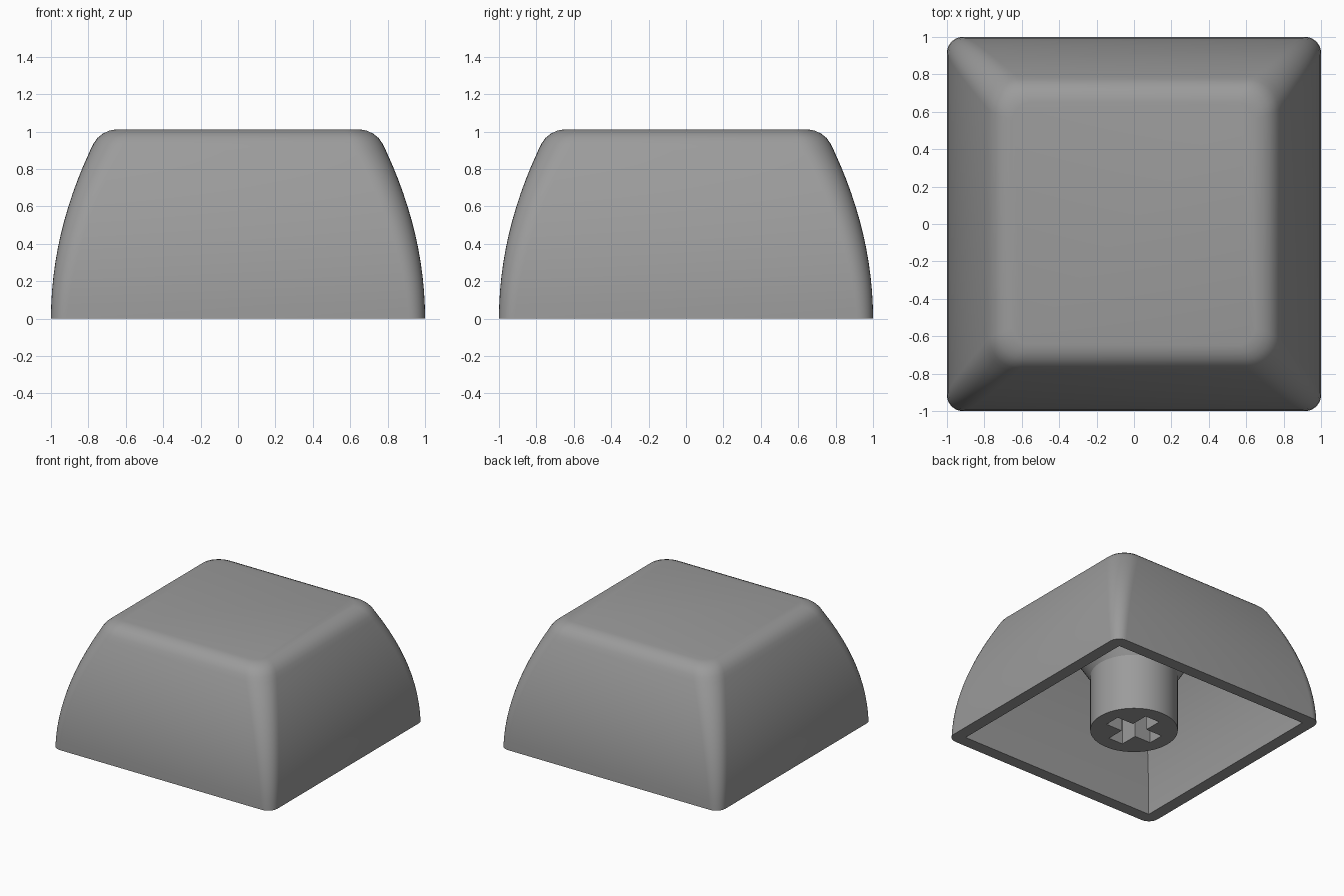
import bpy, bmesh, math

if "Cube" in bpy.data.objects:
    bpy.data.objects.remove(bpy.data.objects["Cube"])

grey = bpy.data.materials.new("mid grey")
grey.diffuse_color = (0.33, 0.33, 0.33, 1)
grey.use_nodes = True
grey.node_tree.nodes["Principled BSDF"].inputs["Base Color"].default_value = grey.diffuse_color

SEG = 8      # segments per rounded corner
ROUND = 64   # sides of the stem


def rounded_square(half, radius, z):
    """Counter-clockwise square outline with rounded corners."""
    pts = []
    for k in range(4):
        mid = math.radians(45 + 90 * k)
        cx = math.copysign(half - radius, math.cos(mid))
        cy = math.copysign(half - radius, math.sin(mid))
        for i in range(SEG + 1):
            a = math.radians(90 * k + 90 * i / SEG)
            pts.append((cx + radius * math.cos(a), cy + radius * math.sin(a), z))
    return pts


def square(half, z):
    return [(half, half, z), (-half, half, z), (-half, -half, z), (half, -half, z)]


def circle(r, z):
    return [(r * math.cos(2 * math.pi * i / ROUND),
             r * math.sin(2 * math.pi * i / ROUND), z) for i in range(ROUND)]


def loft(bm, outlines):
    """Join successive outlines with quads and return their vertex rings."""
    rings = [[bm.verts.new(p) for p in o] for o in outlines]
    for a, b in zip(rings, rings[1:]):
        n = len(a)
        for i in range(n):
            j = (i + 1) % n
            bm.faces.new((a[i], a[j], b[j], b[i]))
    return rings


def finish(bm, name):
    bmesh.ops.recalc_face_normals(bm, faces=bm.faces[:])
    mesh = bpy.data.meshes.new(name)
    bm.to_mesh(mesh)
    bm.free()
    mesh.materials.append(grey)
    obj = bpy.data.objects.new(name, mesh)
    bpy.context.collection.objects.link(obj)
    bpy.ops.object.select_all(action='DESELECT')
    obj.select_set(True)
    bpy.context.view_layer.objects.active = obj
    bpy.ops.object.shade_smooth_by_angle(angle=math.radians(30))
    return obj


def side(z):
    """Half width of the bowed outer wall at height z."""
    return 1 - 0.21 * (z / 0.9) ** 2


# Cap shell: bowed outer walls, soft top edge, hollow underside
bm = bmesh.new()
outer = [rounded_square(side(z), 0.085 + 0.09 * z, z)
         for z in [0.9 * i / 12 for i in range(13)]]
for half, radius, z in [(0.773, 0.165, 0.935), (0.752, 0.155, 0.965),
                        (0.724, 0.14, 0.988), (0.69, 0.12, 1.004),
                        (0.65, 0.10, 1.012)]:
    outer.append(rounded_square(half, radius, z))
outer_rings = loft(bm, outer)
bm.faces.new(outer_rings[-1])

inner_rings = loft(bm, [square(side(z) - 0.1, z)
                        for z in [0.9 * i / 8 for i in range(9)]])
bm.faces.new(inner_rings[-1])

# Flat rim between the outer and inner walls
low, hole = outer_rings[0], inner_rings[0]
for k in range(4):
    base = k * (SEG + 1)
    for i in range(SEG):
        bm.faces.new((low[base + i], low[base + i + 1], hole[k]))
    bm.faces.new((low[base + SEG], low[(base + SEG + 1) % len(low)],
                  hole[(k + 1) % 4], hole[k]))
finish(bm, "cap_shell")

# Stem: round post flaring into the ceiling, with a cross-shaped socket
bm = bmesh.new()
post = loft(bm, [circle(0.33, 0), circle(0.33, 0.465), circle(0.605, 0.902)])
L, T, DEPTH = 0.215, 0.066, 0.44
arm = [(L, -T), (L, T), (T, T)]
cross = []
for k in range(4):
    c, s = round(math.cos(k * math.pi / 2)), round(math.sin(k * math.pi / 2))
    cross += [(c * x - s * y, s * x + c * y) for x, y in arm]
socket = loft(bm, [[(x, y, z) for x, y in cross] for z in (0, DEPTH)])
bm.faces.new(socket[-1])
edges = []
for ring in (post[0], socket[0]):
    edges += [bm.edges.get((ring[i - 1], ring[i])) for i in range(len(ring))]
bmesh.ops.triangle_fill(bm, edges=edges, use_beauty=True, normal=(0, 0, -1))
finish(bm, "stem")
